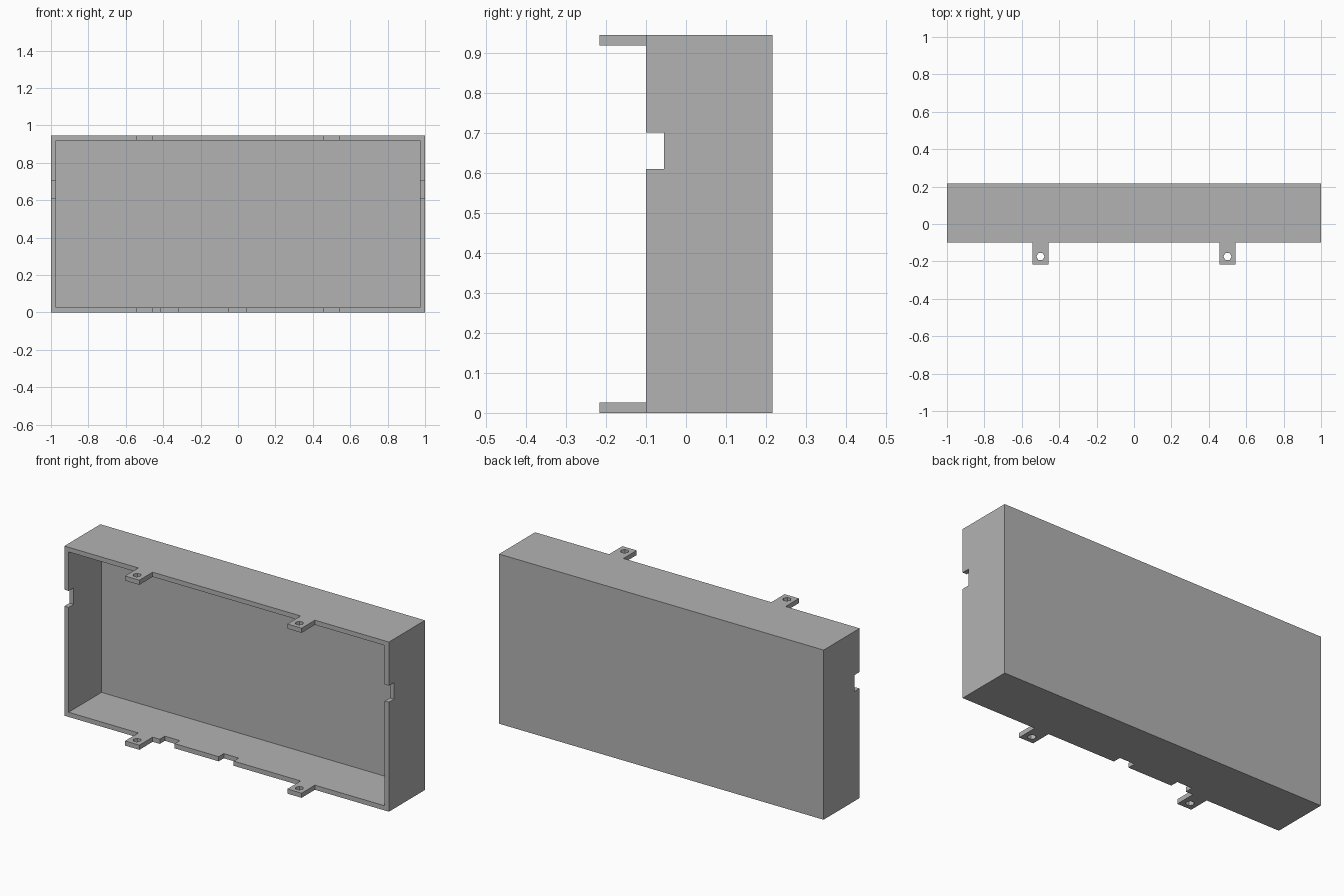
import bpy
import bmesh
import math
from mathutils import Matrix, Vector

default = bpy.data.objects.get("Cube")
if default:
    bpy.data.objects.remove(default, do_unlink=True)

WIDTH, HEIGHT, WALL = 2.0, 0.945, 0.026
BACK, RIM, TAB_TIP = 0.217, -0.1, -0.217
TAB_X, TAB_HALF = 0.5, 0.044
NOTCH_END = -0.055

grey = bpy.data.materials.new("plain grey")
grey.use_nodes = True
grey.diffuse_color = (0.45, 0.45, 0.45, 1)
grey.node_tree.nodes["Principled BSDF"].inputs["Base Color"].default_value = grey.diffuse_color


def add_object(name, bm):
    mesh = bpy.data.meshes.new(name)
    bm.to_mesh(mesh)
    bm.free()
    obj = bpy.data.objects.new(name, mesh)
    bpy.context.collection.objects.link(obj)
    mesh.materials.append(grey)
    return obj


def block(name, x, y, z):
    """Box from three (low, high) ranges."""
    bm = bmesh.new()
    size = [b - a for a, b in (x, y, z)]
    centre = Vector([(a + b) / 2 for a, b in (x, y, z)])
    matrix = Matrix.Translation(centre) @ Matrix.Diagonal((*size, 1))
    bmesh.ops.create_cube(bm, size=1, matrix=matrix)
    return add_object(name, bm)


def screw_hole(x):
    """Upright six-sided prism through both tabs on one side."""
    bm = bmesh.new()
    turn = Matrix.Rotation(math.pi / 2, 4, "Z")
    bmesh.ops.create_cone(bm, cap_ends=True, segments=6, radius1=0.022, radius2=0.022,
                          depth=2, matrix=Matrix.Translation((x, -0.174, HEIGHT / 2)) @ turn)
    return add_object("screw_hole_cutter", bm)


# Full block, reaching forward to the tab tips
case = block("open_case", (-WIDTH / 2, WIDTH / 2), (TAB_TIP, BACK), (0, HEIGHT))
cutters = []

# Cavity, open at the front
cutters.append(block("cavity_cutter", (-1 + WALL, 1 - WALL), (-1, BACK - 0.027),
                     (WALL, HEIGHT - WALL)))

# Trim the rim back everywhere except at the tabs
inner, outer = TAB_X - TAB_HALF, TAB_X + TAB_HALF
for low, high in ((-1.2, -outer), (-inner, inner), (outer, 1.2)):
    cutters.append(block("rim_cutter", (low, high), (-1, RIM), (-0.2, 1.2)))

# Notches in both side walls, in one cut across
cutters.append(block("side_notch_cutter", (-1.2, 1.2), (-0.9, NOTCH_END), (0.61, 0.702)))

# Cable notches in the bottom wall
for x in (-0.366, -0.003):
    cutters.append(block("bottom_notch_cutter", (x - 0.046, x + 0.046),
                         (-0.9, NOTCH_END), (-0.2, 0.2)))

# Screw holes in the tabs
for x in (-TAB_X, TAB_X):
    cutters.append(screw_hole(x))

bpy.context.view_layer.objects.active = case
for cutter in cutters:
    cutter.hide_render = True
    cut = case.modifiers.new("cut", "BOOLEAN")
    cut.operation = "DIFFERENCE"
    cut.solver = "EXACT"
    cut.object = cutter
    bpy.ops.object.modifier_apply(modifier=cut.name)
    bpy.data.objects.remove(cutter, do_unlink=True)
